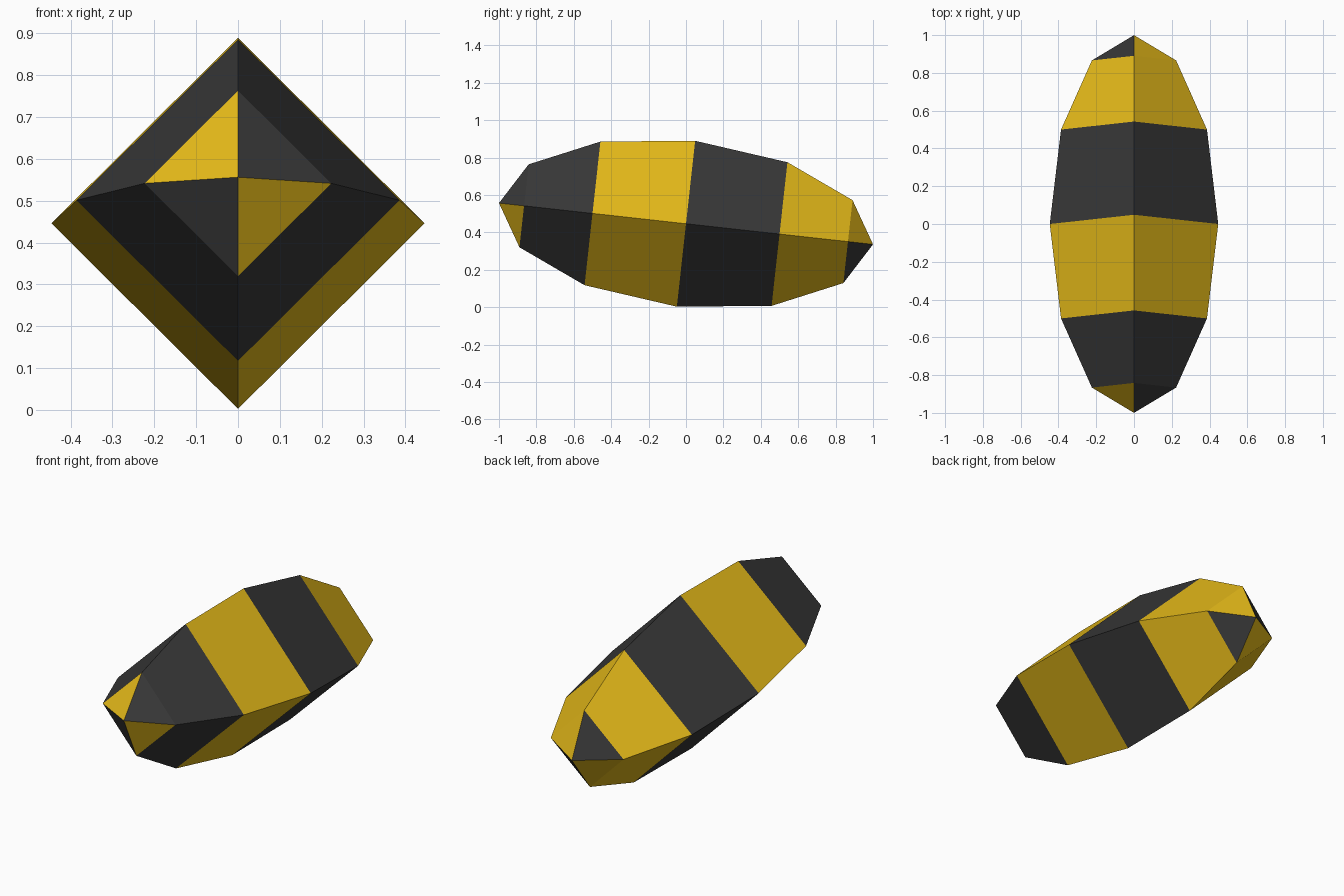
import bpy, bmesh, math
from mathutils import Matrix

if "Cube" in bpy.data.objects:
    bpy.data.objects.remove(bpy.data.objects["Cube"])

RADIUS, HALF_LENGTH = 0.446, 1.006
TILT = math.radians(-6.3)


def material(name, color):
    m = bpy.data.materials.new(name)
    m.diffuse_color = (*color, 1)
    m.use_nodes = True
    m.node_tree.nodes["Principled BSDF"].inputs["Base Color"].default_value = m.diffuse_color
    return m


# Low-poly sphere, four-sided with six bands, its poles laid along y
bm = bmesh.new()
bmesh.ops.create_uvsphere(bm, u_segments=4, v_segments=6, radius=1)
bm.transform(Matrix.Rotation(math.radians(-90), 4, 'X'))

# Alternating stripes, with quartered end caps
for f in bm.faces:
    f.smooth = False
    c = f.calc_center_median()
    band = int((math.acos(max(-1, min(1, -c.y)))) / (math.pi / 6))
    if len(f.verts) == 3:
        yellow = (c.x * c.z < 0) == (c.y < 0)
    else:
        yellow = band in (2, 4)
    f.material_index = 1 if yellow else 0

# Stretch, tilt nose up and lift to the ground
bm.transform(Matrix.Translation((0, 0, 0.446))
             @ Matrix.Rotation(TILT, 4, 'X')
             @ Matrix.Diagonal((RADIUS, HALF_LENGTH, RADIUS, 1)))
mesh = bpy.data.meshes.new("striped_body")
bm.to_mesh(mesh)
bm.free()
mesh.materials.append(material("dark", (0.04, 0.04, 0.04)))
mesh.materials.append(material("yellow", (0.8, 0.5, 0.01)))
body = bpy.data.objects.new("striped_body", mesh)
bpy.context.collection.objects.link(body)
